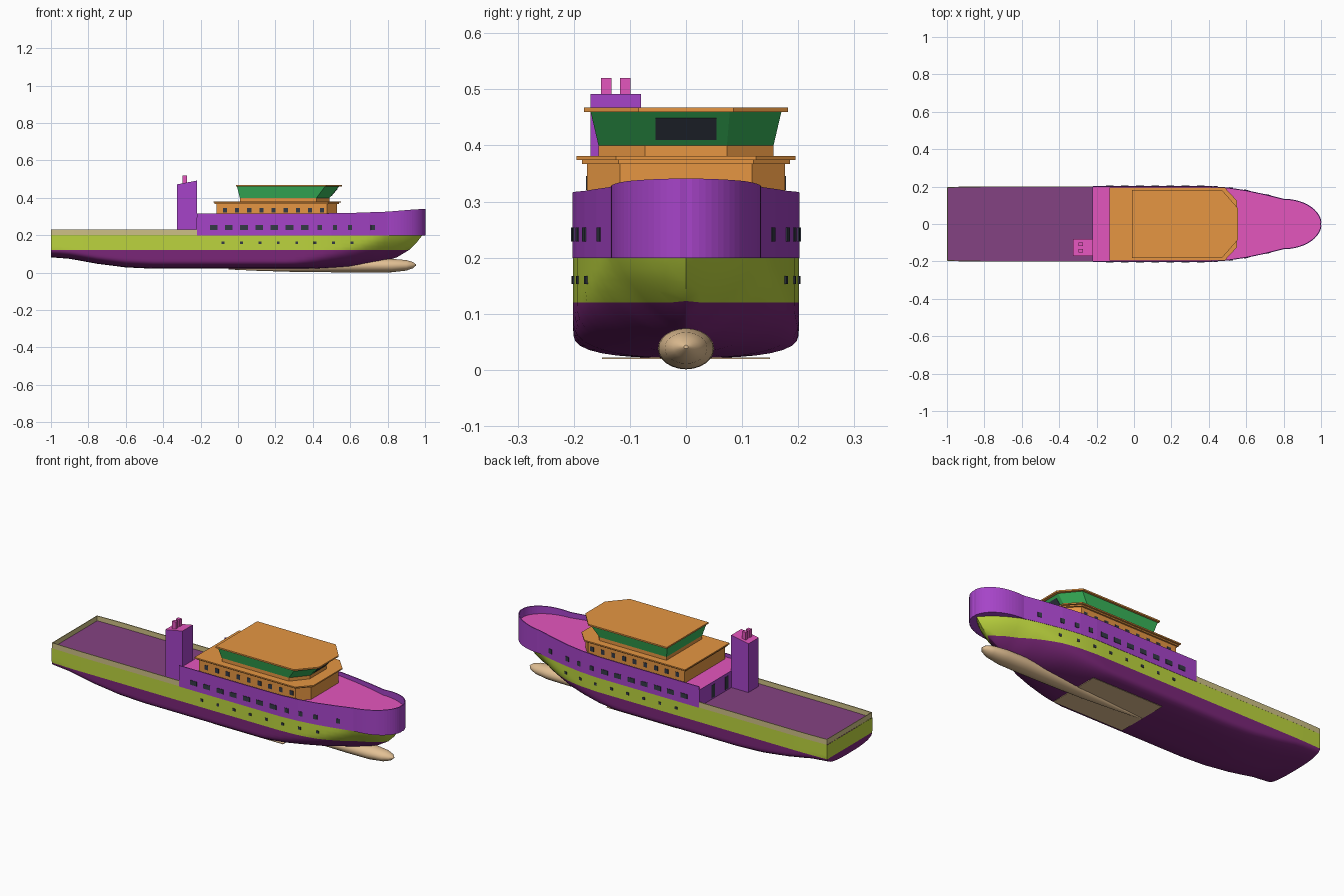
import bpy, bmesh, math
from mathutils import Matrix

cube = bpy.data.objects.get("Cube")
if cube:
    bpy.data.objects.remove(cube, do_unlink=True)


def material(name, *srgb):
    col = [((c / 255 + 0.055) / 1.055) ** 2.4 for c in srgb] + [1]
    m = bpy.data.materials.new(name)
    m.diffuse_color = col
    m.use_nodes = True
    m.node_tree.nodes["Principled BSDF"].inputs["Base Color"].default_value = col
    return m


LOWER = material("dark purple", 122, 38, 120)
UPPER = material("violet", 166, 68, 200)
LIME = material("lime", 188, 212, 62)
RAIL = material("khaki", 206, 192, 134)
BULB = material("sand", 226, 192, 148)
DECK = material("plum", 132, 66, 130)
PINK = material("pink", 228, 86, 190)
ORANGE = material("orange", 230, 150, 66)
GREEN = material("green", 56, 180, 90)
DARK = material("dark glass", 52, 58, 70)


def make(name, verts, faces, *mats, smooth=False):
    me = bpy.data.meshes.new(name)
    me.from_pydata(verts, [], faces)
    for m in mats:
        me.materials.append(m)
    bm = bmesh.new()
    bm.from_mesh(me)
    bmesh.ops.remove_doubles(bm, verts=bm.verts, dist=1e-5)
    bmesh.ops.recalc_face_normals(bm, faces=bm.faces)
    bm.to_mesh(me)
    bm.free()
    if smooth:
        me.shade_smooth()
        me.set_sharp_from_angle(angle=math.radians(35))
    ob = bpy.data.objects.new(name, me)
    bpy.context.collection.objects.link(ob)
    return ob


def lerp(table, x):
    for (a, u), (b, v) in zip(table, table[1:]):
        if x <= b:
            return u + (v - u) * max(0, (x - a) / (b - a))
    return table[-1][1]


def loft(name, rings, *mats, closed=True, caps=True, smooth=False):
    n = len(rings[0])
    verts = [p for r in rings for p in r]
    faces = []
    for i in range(len(rings) - 1):
        for j in range(n if closed else n - 1):
            a, b = i * n + j, i * n + (j + 1) % n
            faces.append((a, b, b + n, a + n))
    if caps:
        faces += [tuple(range(n)), tuple(range(len(verts) - n, len(verts)))]
    return make(name, verts, faces, *mats, smooth=smooth)


def prism(name, low, high, z0, z1, *mats):
    return loft(name, [[(x, y, z0) for x, y in low], [(x, y, z1) for x, y in high]], *mats)


def box(name, cx, cy, cz, sx, sy, sz, mat, turn=0):
    base = [(-sx / 2, -sy / 2), (sx / 2, -sy / 2), (sx / 2, sy / 2), (-sx / 2, sy / 2)]
    ob = prism(name, base, base, -sz / 2, sz / 2, mat)
    ob.data.transform(Matrix.Translation((cx, cy, cz)) @ Matrix.Rotation(turn, 4, 'Z'))
    return ob


# Hull shape tables
BEAM = [(-1, .197), (-.85, .201), (.4, .201), (.5, .194), (.6, .179), (.7, .158), (.8, .133)]
KEEL = [(-1, .082), (-.9, .074), (-.75, .047), (-.6, .028), (-.45, .021), (.4, .021),
        (.6, .03), (.75, .05), (.85, .082), (.92, .124), (.96, .165), (.985, .199)]
BOW = [(.8, .133), (.88, .092), (.94, .05), (.985, 0)]
SHEER = [(.3, .315), (.6, .319), (.8, .326), (.92, .336), (1, .341)]


def half_width(x):
    return lerp(BEAM, x) if x <= .8 else .133 * math.sqrt(max(0, 1 - ((x - .8) / .2) ** 2))


# Lower hull: rounded bilges amidships, turning to a V at the bow
def hull_y(x, z):
    zb = lerp(KEEL, x)
    w = half_width(x) if x < .8 else lerp(BOW, x)
    f = min(1, max(0, (x - .3) / .5))
    bilge, n = .046 + .1 * f, 2.8 - 1.5 * f
    s = min(1, (z - zb) / min(bilge, .201 - zb))
    return w * (1 - (1 - s) ** n) ** (1 / n)


def hull_ring(x):
    zb = lerp(KEEL, x)
    zs = [zb + max(0, .12 - zb) * (k / 12) ** 2.2 for k in range(13)]
    zs += [max(zb, z) for z in (.14, .16, .18, .2)]
    side = [(x, hull_y(x, z), z) for z in zs]
    return [(x, -y, z) for x, y, z in reversed(side)] + side[1:]


xs = [-1 + .05 * i for i in range(33)] + [.65 + .0335 * i for i in range(11)]
hull = loft("hull", [hull_ring(x) for x in xs], LOWER, LIME, closed=False, caps=False, smooth=True)
for p in hull.data.polygons:
    p.material_index = int(p.center.z > .12)
# Transom, in two colours
ring = hull_ring(-1)
for name, pts, mat in (("transom_lower", [p for p in ring if p[2] < .1201], LOWER),
                       ("transom_upper", [p for p in ring if p[2] > .1199], LIME)):
    make(name, pts, [tuple(range(len(pts)))], mat)


# Thin walls standing on the hull edge
def wall(name, path, z0, top, mat):
    ob = loft(name, [[(x, y, z0) for x, y in path], [(x, y, top(x)) for x, y in path]],
              mat, closed=False, caps=False)
    mod = ob.modifiers.new("thickness", 'SOLIDIFY')
    mod.thickness, mod.offset = .005, 0
    return ob


def floor(name, path, z, mat):
    return make(name, [(x, y, z) for x, y in path], [tuple(range(len(path)))], mat)


aft = [-.22 - .06 * i for i in range(13)]
aft_path = [(x, half_width(x) - .002) for x in aft + [-.997]]
aft_path += [(x, -y) for x, y in reversed(aft_path)]
wall("aft_bulwark", aft_path, .2, lambda x: .23, RAIL)
floor("aft_deck", aft_path, .203, DECK)

fore = [-.22, 0, .2, .4, .45, .5, .55, .6, .65, .7, .75, .8]
fore += [.8 + .2 * math.sin(math.radians(a)) for a in range(5, 91, 5)]
fore_half = [(x, half_width(x) - .001) for x in fore[:-1]] + [(.997, 0)]
fore_path = fore_half + [(x, -y) for x, y in reversed(fore_half[:-1])]
wall("upper_hull", fore_path, .199, lambda x: lerp(SHEER, x), UPPER)
floor("upper_deck", fore_path, .296, PINK)
floor("bow_underside", fore_path, .2, UPPER)
box("upper_hull_rear", -.219, 0, .247, .004, .4, .097, UPPER)
for y in (-.04, .08):
    box("rear_door", -.2215, y, .245, .002, .03, .07, DARK)

# Bulb and flat keel plate
cigar = [(-.05, .003, .02), (.1, .012, .022), (.3, .025, .029), (.5, .033, .035), (.7, .037, .038),
         (.82, .036, .038), (.9, .028, .039), (.935, .017, .04), (.952, .003, .041)]
loft("bulb", [[(x, 1.35 * r * math.cos(a * math.pi / 12), z + r * math.sin(a * math.pi / 12))
               for a in range(24)] for x, r, z in cigar], BULB, smooth=True)
keel = [(-.05, -.15), (.38, -.15), (.38, .15), (-.05, .15)]
prism("keel_plate", keel, keel, .0195, .0225, BULB)


# Deckhouse, bridge and roofs with cut front corners
def house(x0, x1, w, front, cut):
    return [(x0, -w), (x1 - cut, -w), (x1, -front), (x1, front), (x1 - cut, w), (x0, w)]


cabin = house(-.115, .53, .176, .118, .055)
prism("cabin", cabin, cabin, .29, .368, ORANGE)
inner_roof = house(-.125, .54, .185, .12, .06)
prism("cabin_roof_step", inner_roof, inner_roof, .367, .374, ORANGE)
cabin_roof = house(-.13, .55, .195, .125, .065)
prism("cabin_roof", cabin_roof, cabin_roof, .374, .381, ORANGE)
base = house(.01, .49, .156, .073, .07)
prism("bridge_base", base, base, .38, .4, ORANGE)
prism("bridge", base, house(-.005, .54, .17, .078, .075), .4, .46, GREEN)
roof = house(-.01, .555, .182, .085, .085)
prism("bridge_roof", roof, roof, .46, .468, ORANGE)
pane = box("bridge_window", 0, 0, 0, .004, .108, .05, DARK)
pane.data.transform(Matrix.Translation((.515, 0, .43)) @ Matrix.Rotation(math.atan2(.05, .06), 4, 'Y'))


# Side windows, following the hull curve
def side_pane(name, x, y_at, z, width, height):
    slope = (y_at(x + .01) - y_at(x - .01)) / .02
    for side in (-1, 1):
        box(name, x, side * (y_at(x) + .001), z, width, .004, height, DARK, side * math.atan(slope))


for i in range(9):
    side_pane("cabin_window", -.07 + .065 * i, lambda x: .175, .333, .022, .025)
for i in range(8):
    side_pane("porthole", -.08 + .0985 * i, lambda x: hull_y(x, .16), .16, .015, .014)
for x in [-.13 + .081 * i for i in range(10)] + [.72]:
    side_pane("hull_window", x, lambda x: half_width(x) + .001, .241, .041 if x < .4 else .022, .025)

# Funnel with sloped top and two exhaust pipes
stack = [[(x, y, z) for x, z in ((-.325, .2), (-.22, .2), (-.22, .492), (-.325, .472))]
         for y in (-.17, -.08)]
funnel = loft("funnel", stack, UPPER, PINK)
for p in funnel.data.polygons:
    p.material_index = int(p.normal.z > .5)
for y in (-.142, -.108):
    box("exhaust_pipe", -.285, y, .495, .022, .019, .05, PINK)
